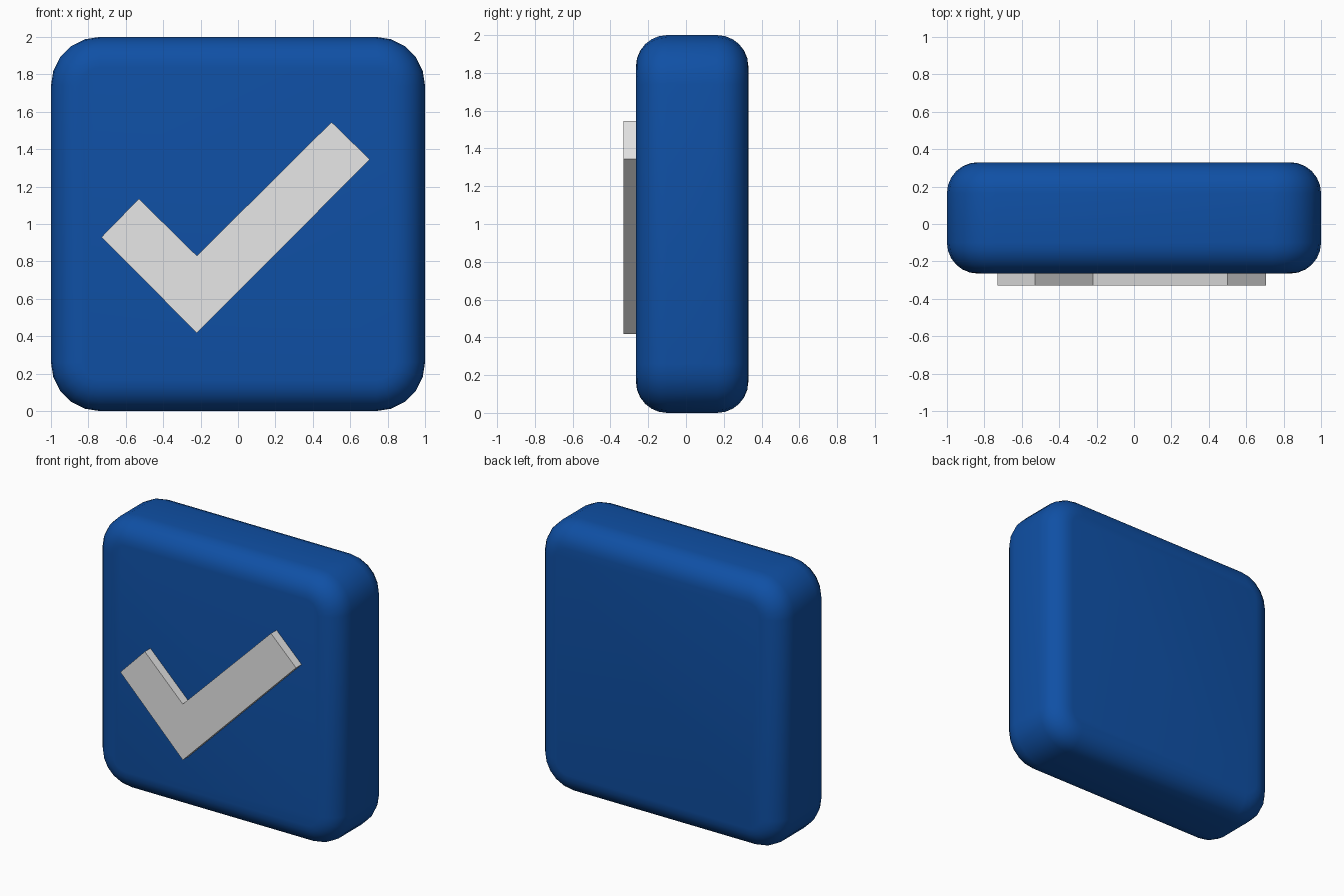
import bpy, bmesh, math

if "Cube" in bpy.data.objects:
    bpy.data.objects.remove(bpy.data.objects["Cube"])


def material(name, rgb):
    m = bpy.data.materials.new(name)
    m.diffuse_color = (*rgb, 1)
    m.use_nodes = True
    m.node_tree.nodes["Principled BSDF"].inputs["Base Color"].default_value = m.diffuse_color
    return m


def finish(bm, name, mat, smooth):
    bmesh.ops.recalc_face_normals(bm, faces=bm.faces[:])
    me = bpy.data.meshes.new(name)
    bm.to_mesh(me)
    bm.free()
    me.materials.append(mat)
    ob = bpy.data.objects.new(name, me)
    bpy.context.collection.objects.link(ob)
    if smooth:
        bpy.context.view_layer.objects.active = ob
        ob.select_set(True)
        bpy.ops.object.shade_smooth_by_angle(angle=math.radians(40))
        ob.select_set(False)
    return ob


blue = material("blue", (0.0048, 0.08, 0.376))
grey = material("light_grey", (0.8, 0.8, 0.8))

# Rounded tile: stacked rounded-square rings from front to back
FRONT, BACK, EDGE, CORNER, SEG = -0.265, 0.33, 0.165, 0.26, 5


def ring(bm, y, inset):
    r, c = CORNER - inset, 1 - CORNER
    verts = []
    for k, (sx, sz) in enumerate([(1, 1), (-1, 1), (-1, -1), (1, -1)]):
        for i in range(SEG + 1):
            a = math.pi / 2 * (k + i / SEG)
            verts.append(bm.verts.new((sx * c + r * math.cos(a), y,
                                       1 + sz * c + r * math.sin(a))))
    return verts


bm = bmesh.new()
steps = [math.pi / 2 * i / 6 for i in range(7)]
profile = [(FRONT + EDGE * (1 - math.sin(a)), EDGE * (1 - math.cos(a))) for a in reversed(steps)]
profile += [(BACK - EDGE * (1 - math.sin(a)), EDGE * (1 - math.cos(a))) for a in steps]
rings = [ring(bm, y, d) for y, d in profile]
for a, b in zip(rings, rings[1:]):
    for i in range(len(a)):
        j = (i + 1) % len(a)
        bm.faces.new((a[i], a[j], b[j], b[i]))
bm.faces.new(rings[0])
bm.faces.new(rings[-1])
finish(bm, "rounded_tile", blue, True)

# Raised check mark, sunk slightly into the tile
outline = [(-0.73, 0.93), (-0.53, 1.135), (-0.22, 0.83),
           (0.5, 1.545), (0.705, 1.345), (-0.22, 0.417)]
bm = bmesh.new()
face = bm.faces.new([bm.verts.new((x, -0.33, z)) for x, z in outline])
ext = bmesh.ops.extrude_face_region(bm, geom=[face], use_keep_orig=True)
bmesh.ops.translate(bm, vec=(0, 0.08, 0),
                    verts=[v for v in ext["geom"] if isinstance(v, bmesh.types.BMVert)])
finish(bm, "check_mark", grey, False)
